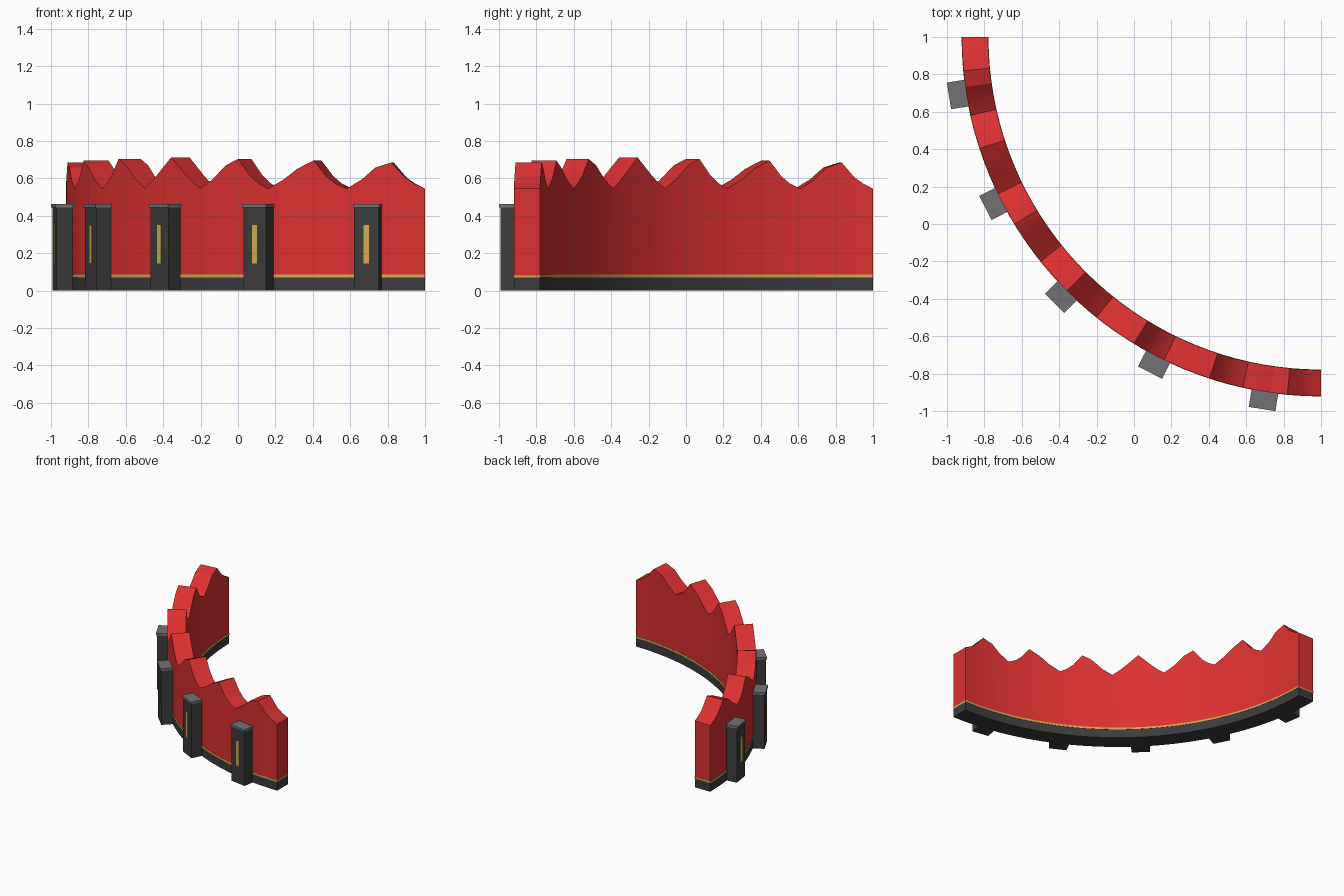
import bpy
import bmesh
from math import sin, cos, radians
from mathutils import Matrix

if "Cube" in bpy.data.objects:
    bpy.data.objects.remove(bpy.data.objects["Cube"])

R_IN, R_OUT = 1.78, 1.92      # quarter ring centred on (1, 1)
CENTRE = 1.0


def material(name, r, g, b):
    m = bpy.data.materials.new(name)
    m.use_nodes = True
    m.diffuse_color = (r, g, b, 1)
    bsdf = next(n for n in m.node_tree.nodes if n.type == 'BSDF_PRINCIPLED')
    bsdf.inputs["Base Color"].default_value = (r, g, b, 1)
    return m


red = material("red", 0.72, 0.03, 0.03)
gold = material("gold", 0.62, 0.42, 0.08)
charcoal = material("charcoal", 0.045, 0.045, 0.047)
grey = material("cap grey", 0.17, 0.17, 0.18)


def finish(name, bm, mat, smooth=False):
    bmesh.ops.recalc_face_normals(bm, faces=bm.faces)
    mesh = bpy.data.meshes.new(name)
    bm.to_mesh(mesh)
    bm.free()
    mesh.materials.append(mat)
    ob = bpy.data.objects.new(name, mesh)
    bpy.context.collection.objects.link(ob)
    if smooth:
        bpy.ops.object.select_all(action='DESELECT')
        ob.select_set(True)
        bpy.context.view_layer.objects.active = ob
        bpy.ops.object.shade_smooth_by_angle(angle=radians(20))
    return ob


def arc_wall(name, profile, z0, mat, proud=0.0):
    """Sweep a rectangular section around the arc; profile is (degrees, top z)."""
    bm = bmesh.new()
    rings = []
    for deg, top in profile:
        s, c = sin(radians(deg)), cos(radians(deg))
        section = ((R_IN - proud, z0), (R_OUT + proud, z0),
                   (R_OUT + proud, top), (R_IN - proud, top))
        rings.append([bm.verts.new((CENTRE - r * s, CENTRE - r * c, z))
                      for r, z in section])
    for a, b in zip(rings, rings[1:]):
        for i in range(4):
            j = (i + 1) % 4
            bm.faces.new((a[i], a[j], b[j], b[i]))
    bm.faces.new(rings[0])
    bm.faces.new(rings[-1])
    return finish(name, bm, mat, smooth=True)


def post_box(name, deg, r0, r1, width, z0, z1, mat):
    """Box facing outward at the given angle along the arc."""
    bm = bmesh.new()
    bmesh.ops.create_cube(bm, size=1)
    place = (Matrix.Translation((CENTRE, CENTRE, 0))
             @ Matrix.Rotation(radians(-deg), 4, 'Z')
             @ Matrix.Translation((0, -(r0 + r1) / 2, (z0 + z1) / 2))
             @ Matrix.Diagonal((width, r1 - r0, z1 - z0, 1)))
    bmesh.ops.transform(bm, matrix=place, verts=bm.verts)
    return finish(name, bm, mat)


# Wave crest for half of the arc, mirrored about its middle
half = [(0, .545), (1.6, .57), (3.2, .605), (5.4, .685), (8, .657), (10.1, .595),
        (12.6, .545), (14.5, .573), (16, .612), (18.1, .695), (20.8, .652),
        (23.2, .594), (25.9, .545), (27.6, .573), (29.2, .615), (31.4, .703),
        (33.7, .67), (36.3, .594), (38.7, .545), (40.3, .58), (41.8, .62)]
crest = half + [(45, .712)] + [(90 - d, z) for d, z in reversed(half)]
arc_wall("wave_wall", crest, 0.08, red)

# Plinth and gold trim below the wall
steps = [i * 2.5 for i in range(37)]
arc_wall("base_plinth", [(d, 0.071) for d in steps], 0.0, charcoal)
arc_wall("gold_trim", [(d, 0.086) for d in steps], 0.071, gold, proud=0.002)

# Evenly spaced outer posts with caps and gold inlays
for i in range(5):
    deg = 9 + 18 * i
    n = str(i + 1)
    post_box("post_" + n, deg, 1.90, 2.006, 0.136, 0.0, 0.445, charcoal)
    post_box("post_cap_" + n, deg, 1.90, 2.014, 0.144, 0.445, 0.463, grey)
    post_box("post_inlay_" + n, deg, 2.003, 2.010, 0.03, 0.145, 0.35, gold)
